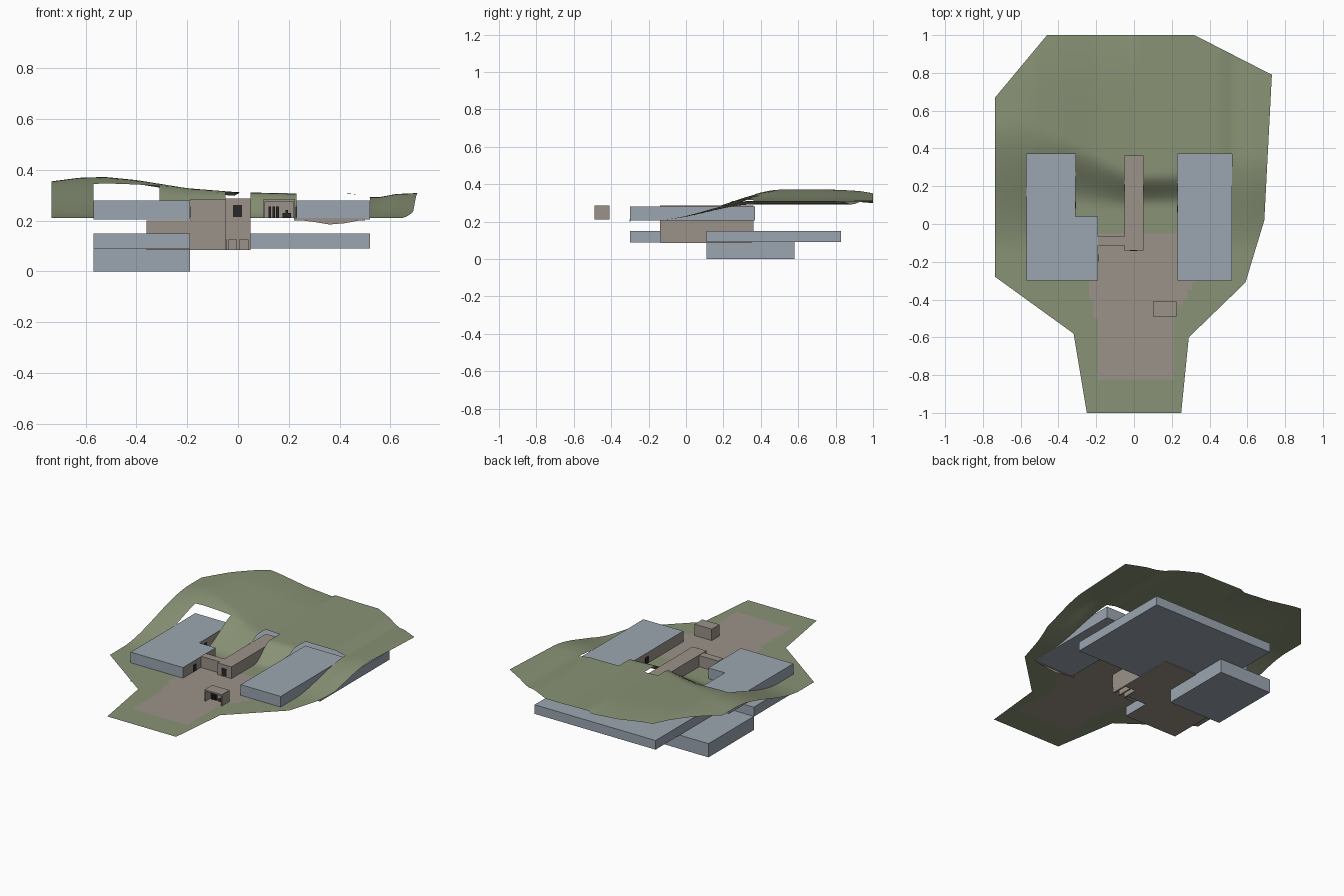
import bpy, bmesh

cube = bpy.data.objects.get("Cube")
if cube:
    bpy.data.objects.remove(cube)


def material(name, rgb):
    m = bpy.data.materials.new(name)
    m.use_nodes = True
    m.diffuse_color = (*rgb, 1)
    m.node_tree.nodes["Principled BSDF"].inputs["Base Color"].default_value = (*rgb, 1)
    return m


GREEN = material("grass green", (0.25, 0.29, 0.18))
BLUE = material("blue grey", (0.33, 0.38, 0.44))
STONE = material("warm stone", (0.33, 0.29, 0.25))
DARK = material("dark opening", (0.02, 0.02, 0.02))


def finish(name, bm, mats):
    mesh = bpy.data.meshes.new(name)
    bm.to_mesh(mesh)
    bm.free()
    for m in mats:
        mesh.materials.append(m)
    ob = bpy.data.objects.new(name, mesh)
    bpy.context.collection.objects.link(ob)
    return ob


def prism(name, outline, z0, z1, mats, rule=None):
    """Extrude an outline upward; rule picks a material from a face normal."""
    bm = bmesh.new()
    base = bm.faces.new([bm.verts.new((x, y, z0)) for x, y in outline])
    top = bmesh.ops.extrude_face_region(bm, geom=[base])["geom"]
    verts = [g for g in top if isinstance(g, bmesh.types.BMVert)]
    bmesh.ops.translate(bm, verts=verts, vec=(0, 0, z1 - z0))
    bmesh.ops.recalc_face_normals(bm, faces=bm.faces)
    bm.normal_update()
    if rule:
        for f in bm.faces:
            f.material_index = int(rule(f.normal))
    return finish(name, bm, mats)


def box(name, x0, x1, y0, y1, z0, z1, mats, rule=None):
    return prism(name, [(x0, y0), (x1, y0), (x1, y1), (x0, y1)], z0, z1, mats, rule)


def lerp(table, t, k=1):
    """Read column k of a table sorted by its first column."""
    if t <= table[0][0]:
        return table[0][k]
    for a, b in zip(table, table[1:]):
        if t <= b[0]:
            return a[k] + (b[k] - a[k]) * (t - a[0]) / (b[0] - a[0])
    return table[-1][k]


# Landscape sheet: outline sides, ridge height, and where each slope starts and ends
LEFT = [(-1, -.25), (-.58, -.32), (-.28, -.735), (.67, -.735), (1, -.46)]
RIGHT = [(-1, .25), (-.6, .29), (-.31, .59), (.02, .69), (.79, .73), (1, .32)]
CREST = [(-.735, .355), (-.62, .37), (-.52, .372), (-.4, .36), (-.2, .328), (0, .312),
         (.2, .308), (.45, .307), (.52, .292), (.56, .293), (.62, .305), (.73, .31)]
SLOPE = [(-.57, -.15, .55), (-.31, .1, .42), (-.05, .08, .29), (.05, .1, .26),
         (.23, .1, .27), (.52, -.15, .37)]
HOLES = [(-.57, -.31, -.3, .37), (-.31, -.19, -.3, .04), (.23, .52, -.3, .37),
         (-.05, .05, -.14, .36), (-.19, -.05, -.115, -.065)]
GROUND = .21


def height(x, y):
    a, b = lerp(SLOPE, x, 1), lerp(SLOPE, x, 2)
    t = min(1, max(0, (y - a) / (b - a)))
    top = lerp(CREST, x)
    if y > .7 and x < 0:
        top -= .015 * ((y - .7) / .3) ** 2
    return GROUND + (top - GROUND) * t * t * (3 - 2 * t)


def paved(x, y):
    if not -.82 < y < -.04:
        return False
    spread = lerp([(-.5, 0), (-.3, 1)], y)
    return -.2 - .05 * spread < x < .2 + .13 * spread


def lines(lo, hi, extra, step=.025):
    n = round((hi - lo) / step)
    fixed = sorted(set(extra))
    regular = [lo + (hi - lo) * i / n for i in range(n + 1)]
    return sorted(fixed + [r for r in regular if all(abs(r - e) > .009 for e in fixed)])


xs = lines(-.735, .73, [-.735, .73] + [h[i] for h in HOLES for i in (0, 1)])
ys = lines(-1, 1, [r[0] for r in LEFT + RIGHT] + [h[i] for h in HOLES for i in (2, 3)])
bm = bmesh.new()
cache = {}


def vert(x, y):
    x = min(max(x, lerp(LEFT, y)), lerp(RIGHT, y))
    key = (round(x, 5), round(y, 5))
    if key not in cache:
        cache[key] = bm.verts.new((x, y, height(x, y)))
    return cache[key]


for y0, y1 in zip(ys, ys[1:]):
    for x0, x1 in zip(xs, xs[1:]):
        cx, cy = (x0 + x1) / 2, (y0 + y1) / 2
        if any(h[0] < cx < h[1] and h[2] < cy < h[3] for h in HOLES):
            continue
        corners = list(dict.fromkeys([vert(x0, y0), vert(x1, y0), vert(x1, y1), vert(x0, y1)]))
        if len(corners) > 2:
            f = bm.faces.new(corners)
            f.smooth = True
            f.material_index = int(paved(cx, cy))
bmesh.ops.delete(bm, geom=[v for v in bm.verts if not v.link_faces], context="VERTS")
finish("landscape", bm, [GREEN, STONE])

# Upper wings, with stone on the walls that face the court
prism("left_upper_wing", [(-.57, -.3), (-.19, -.3), (-.19, .04), (-.31, .04), (-.31, .37), (-.57, .37)],
      .205, .28, [BLUE, STONE], lambda n: n.x > .5)
box("right_upper_wing", .23, .52, -.3, .37, .205, .28, [BLUE, STONE], lambda n: n.x < -.5)
prism("right_wing_footing", [(.22, -.302), (.5, -.302), (.5, -.298), (.22, -.298)], .2, .21, [STONE])

# Sagging footing below the front wall
bm = bmesh.new()
sag = [(.22, .205), (.3, .195), (.36, .185), (.42, .19), (.5, .205)]
bm.faces.new([bm.verts.new((x, -.303, z)) for x, z in sag])
finish("footing_sag", bm, [STONE])

# Lower floors
box("back_lower_wing", -.36, .52, .11, .83, .09, .15, [BLUE])
box("basement_wing", -.57, -.19, .11, .58, 0, .09, [BLUE])
box("front_lower_wing", -.57, -.19, -.3, .11, .088, .15, [BLUE, STONE], lambda n: n.z < -.5)
prism("central_core", [(-.36, -.115), (-.05, -.115), (-.05, -.03), (.05, -.03), (.05, .35), (-.36, .35)],
      .085, .2, [STONE])

# Central gallery, its link and the entry posts
box("central_gallery", -.05, .05, -.14, .36, .125, .287, [STONE])
box("gallery_link", -.19, -.05, -.115, -.065, .2, .284, [STONE])
for i, x in enumerate((-.04, 0, .045)):
    box(f"entry_post_{i + 1}", x - .005, x + .005, -.135, -.03, .085, .125, [STONE])

# Kiosk with an open front
box("kiosk_roof", .1, .225, -.49, -.41, .275, .285, [STONE])
box("kiosk_back", .1, .225, -.416, -.41, .21, .275, [STONE])
for side, x in (("right", .1), ("left", .219)):
    box(f"kiosk_{side}_wall", x, x + .006, -.49, -.416, .21, .275, [STONE])
for i, x in enumerate((.12, .135, .15)):
    box(f"kiosk_rack_{i + 1}", x, x + .011, -.45, -.442, .213, .255, [DARK])
box("kiosk_counter", .175, .208, -.45, -.442, .213, .23, [DARK])
box("kiosk_lamp", .188, .198, -.45, -.442, .23, .242, [DARK])

# Doors
box("gallery_door", -.02, .016, -.143, -.139, .215, .262, [DARK])
for name, x, y in (("left_front_door", -.19, -.18), ("left_rear_door", -.31, .1), ("right_door", .23, .08)):
    box(name, x - .003, x + .003, y - .018, y + .018, .212, .255, [DARK])
